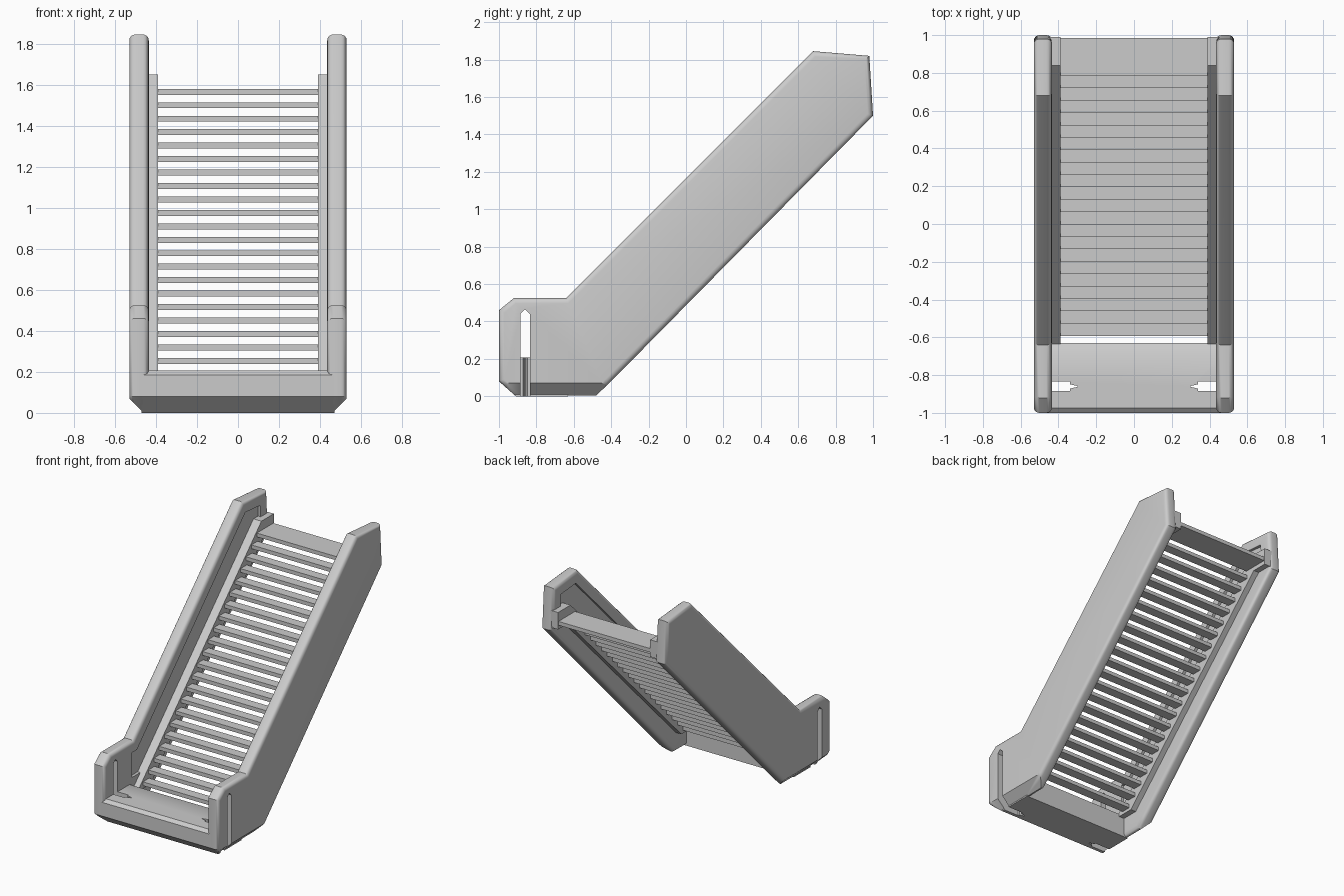
import bpy, bmesh
from mathutils import Vector

if "Cube" in bpy.data.objects:
    bpy.data.objects.remove(bpy.data.objects["Cube"], do_unlink=True)

grey = bpy.data.materials.new("light_grey")
grey.use_nodes = True
COLOUR = (0.6, 0.6, 0.6, 1)
grey.diffuse_color = COLOUR
grey.node_tree.nodes["Principled BSDF"].inputs["Base Color"].default_value = COLOUR


def prism(name, profile, x0, x1, rounding=0.0, chamfer_side=0):
    """Extrude a (y, z) profile along x, optionally rounding the rims."""
    bm = bmesh.new()
    face = bm.faces.new([bm.verts.new((x0, y, z)) for y, z in profile])
    ext = bmesh.ops.extrude_face_region(bm, geom=[face])
    moved = [v for v in ext["geom"] if isinstance(v, bmesh.types.BMVert)]
    bmesh.ops.translate(bm, verts=moved, vec=(x1 - x0, 0, 0))
    bmesh.ops.recalc_face_normals(bm, faces=bm.faces)
    if rounding:
        rims = [e for e in bm.edges if abs(e.verts[0].co.x - e.verts[1].co.x) < 1e-5]
        bmesh.ops.bevel(bm, geom=rims, offset=rounding, segments=4, profile=0.5,
                        affect='EDGES', clamp_overlap=True)
    if chamfer_side:
        # slanted foot along the outer lower edge
        cut = bmesh.ops.bisect_plane(
            bm, geom=bm.verts[:] + bm.edges[:] + bm.faces[:],
            plane_co=Vector((chamfer_side * 0.53, 0, 0.07)),
            plane_no=Vector((chamfer_side, 0, -1)), clear_outer=True)
        rim = [e for e in cut["geom_cut"] if isinstance(e, bmesh.types.BMEdge)]
        bmesh.ops.holes_fill(bm, edges=rim, sides=0)
    bmesh.ops.recalc_face_normals(bm, faces=bm.faces)
    mesh = bpy.data.meshes.new(name)
    bm.to_mesh(mesh)
    bm.free()
    mesh.materials.append(grey)
    obj = bpy.data.objects.new(name, mesh)
    bpy.context.collection.objects.link(obj)
    return obj


def select(obj):
    bpy.ops.object.select_all(action='DESELECT')
    obj.select_set(True)
    bpy.context.view_layer.objects.active = obj


def carve(obj, cutters):
    select(obj)
    for cutter in cutters:
        mod = obj.modifiers.new("cut", 'BOOLEAN')
        mod.operation = 'DIFFERENCE'
        mod.solver = 'EXACT'
        mod.object = cutter
        bpy.ops.object.modifier_apply(modifier=mod.name)


def smooth(obj):
    select(obj)
    bpy.ops.object.shade_smooth_by_angle(angle=0.6)


PANEL = [(-1, 0.08), (-1, 0.46), (-0.92, 0.525), (-0.64, 0.525), (0.68, 1.845),
         (0.98, 1.82), (1, 1.5), (-0.41, 0.07), (-0.48, 0.005), (-0.91, 0)]
RECESS = [(-0.66, 0.25), (-0.66, 0.44), (-0.6, 0.44), (0.71, 1.755),
          (0.89, 1.74), (0.9, 1.6), (-0.45, 0.25)]
RAIL = [(-0.66, 0.15), (0.84, 1.65), (0.99, 1.65), (0.99, 1.52), (0.87, 1.52), (-0.5, 0.15)]
BASE = [(-1, 0.08), (-1, 0.185), (-0.975, 0.207), (-0.69, 0.207), (-0.63, 0.17),
        (-0.63, 0), (-0.91, 0)]
SLOT = [(-0.885, -0.1), (-0.885, 0.44), (-0.86, 0.465), (-0.835, 0.44), (-0.835, -0.1)]

# Landing at the foot of the stairs
base = prism("base_landing", BASE, -0.47, 0.47)

for side, label in ((1, "left"), (-1, "right")):
    panel = prism(label + "_side_panel", PANEL, side * 0.435, side * 0.53,
                  rounding=0.028, chamfer_side=side)
    slot = prism("slot_cutter", SLOT, side * 0.3, side * 0.6)
    # pointed inner end of the slot
    for v in slot.data.vertices:
        if abs(v.co.x) < 0.31 and abs(v.co.y + 0.86) > 0.01:
            v.co.x = side * 0.33
    tip = prism("tip_cutter", [(-0.885, -0.1), (-0.885, 0.3), (-0.835, 0.3), (-0.835, -0.1)],
                side * 0.3, side * 0.4)
    for v in tip.data.vertices:
        if abs(v.co.x) < 0.31:
            v.co.y = -0.86 + (v.co.y + 0.86) * 0.1
    slot_outer = prism("outer_slot_cutter", SLOT, side * 0.34, side * 0.6)
    recess = prism("recess_cutter", RECESS, side * 0.4, side * 0.457)
    carve(panel, [recess, slot_outer])
    carve(base, [tip, slot_outer])
    for cutter in (slot, tip, slot_outer, recess):
        bpy.data.objects.remove(cutter, do_unlink=True)
    smooth(panel)
    # Inner stringer carrying the treads
    prism(label + "_inner_rail", RAIL, side * 0.39, side * 0.47)

smooth(base)

# Open treads, with a deep one at the top
STEPS = 22
RISE = 0.0656
for i in range(STEPS):
    y = 0.785 - i * RISE
    top = 1.58 - i * RISE
    depth = 0.2 if i == 0 else 0.074
    prism("top_tread" if i == 0 else f"tread_{i}",
          [(y, top - 0.029), (y, top), (y + depth, top), (y + depth, top - 0.029)],
          -0.41, 0.41)
